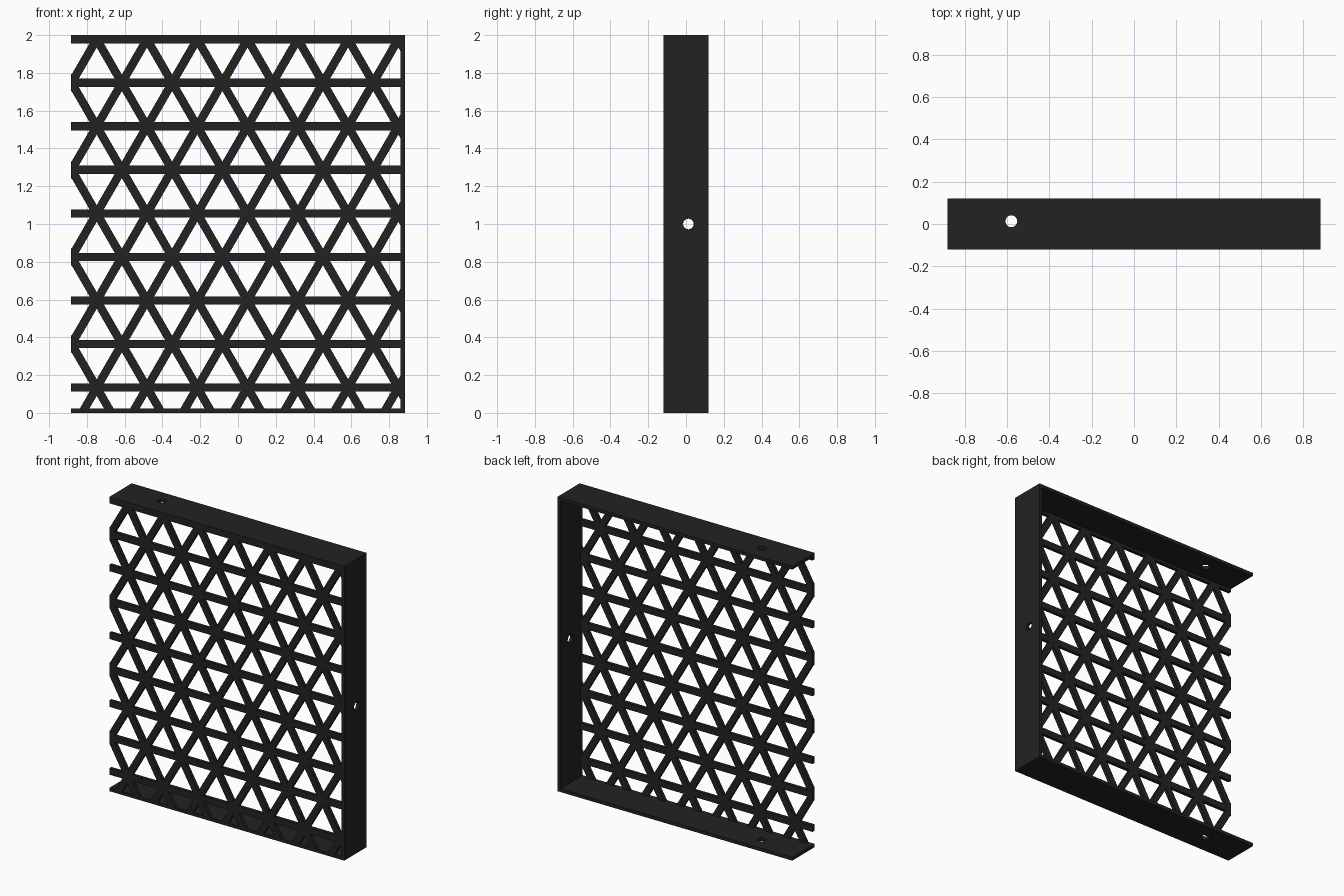
import bpy, bmesh, math
from mathutils import Matrix, Vector

if "Cube" in bpy.data.objects:
    bpy.data.objects.remove(bpy.data.objects["Cube"])

HX, HY, H = 0.883, 0.12, 2.0      # half width, half depth, height
T = 0.0225                        # sheet thickness
BAR = 0.044                       # lattice bar width
ROW = 0.2305                      # lattice row height
SIDE = ROW * 2 / math.sqrt(3)     # lattice triangle side
TOP_Z, NODE_X = 1.978, -0.748     # first lattice node
HOLE_R, HOLE_Y = 0.028, 0.013

black = bpy.data.materials.new("matte black")
black.diffuse_color = (0.0165, 0.0165, 0.0165, 1)
black.use_nodes = True
black.node_tree.nodes["Principled BSDF"].inputs["Base Color"].default_value = black.diffuse_color


def add_object(name, bm):
    bmesh.ops.recalc_face_normals(bm, faces=bm.faces)
    mesh = bpy.data.meshes.new(name)
    bm.to_mesh(mesh)
    bm.free()
    mesh.materials.append(black)
    obj = bpy.data.objects.new(name, mesh)
    bpy.context.collection.objects.link(obj)
    return obj


def extrude_profile(bm, points, y0, y1):
    """Prism from an x-z outline, running from y0 to y1."""
    face = bm.faces.new([bm.verts.new((x, y0, z)) for x, z in points])
    ext = bmesh.ops.extrude_face_region(bm, geom=[face])
    verts = [g for g in ext["geom"] if isinstance(g, bmesh.types.BMVert)]
    bmesh.ops.translate(bm, verts=verts, vec=Vector((0, y1 - y0, 0)))


def cut(obj, cutter):
    cutter.hide_render = True
    mod = obj.modifiers.new("cut", 'BOOLEAN')
    mod.operation, mod.solver, mod.object = 'DIFFERENCE', 'EXACT', cutter
    bpy.context.view_layer.objects.active = obj
    bpy.ops.object.modifier_apply(modifier=mod.name)
    bpy.data.objects.remove(cutter)


# Three-sided frame: bottom, right wall and top, open on the left
bm = bmesh.new()
extrude_profile(bm, [(-HX, 0), (HX, 0), (HX, H), (-HX, H), (-HX, H - T),
                     (HX - T, H - T), (HX - T, T), (-HX, T)], -HY, HY)
frame = add_object("frame", bm)

# Screw holes in the top, bottom and right wall
bm = bmesh.new()
for pos, rot in (((-0.58, HOLE_Y, 0), Matrix()),
                 ((-0.58, HOLE_Y, H), Matrix()),
                 ((HX, HOLE_Y, 1.0), Matrix.Rotation(math.pi / 2, 4, 'Y'))):
    bmesh.ops.create_cone(bm, cap_ends=True, segments=32, radius1=HOLE_R,
                          radius2=HOLE_R, depth=0.2,
                          matrix=Matrix.Translation(pos) @ rot)
cut(frame, add_object("screw_hole_cutter", bm))

# Front lattice sheet
bm = bmesh.new()
extrude_profile(bm, [(-HX, T), (HX - T, T), (HX - T, H - T), (-HX, H - T)],
                -HY, -HY + T)
lattice = add_object("front_lattice", bm)

# Triangular openings, alternating upright and inverted in each row
bm = bmesh.new()
radius = 2 * (ROW / 3 - BAR / 2)
for row in range(9):
    z_top = TOP_Z - row * ROW
    for k in range(-1, 8):
        for up in (True, False):
            shifted = (row % 2 == 1) == up
            cx = NODE_X + k * SIDE - (SIDE / 2 if shifted else 0)
            cz = z_top - ROW * (2 / 3 if up else 1 / 3)
            start = math.pi / 2 if up else -math.pi / 2
            angles = [start + i * math.tau / 3 for i in range(3)]
            extrude_profile(bm, [(cx + radius * math.cos(a), cz + radius * math.sin(a))
                                 for a in angles], -HY - 0.05, -HY + T + 0.05)
cut(lattice, add_object("triangle_cutter", bm))
